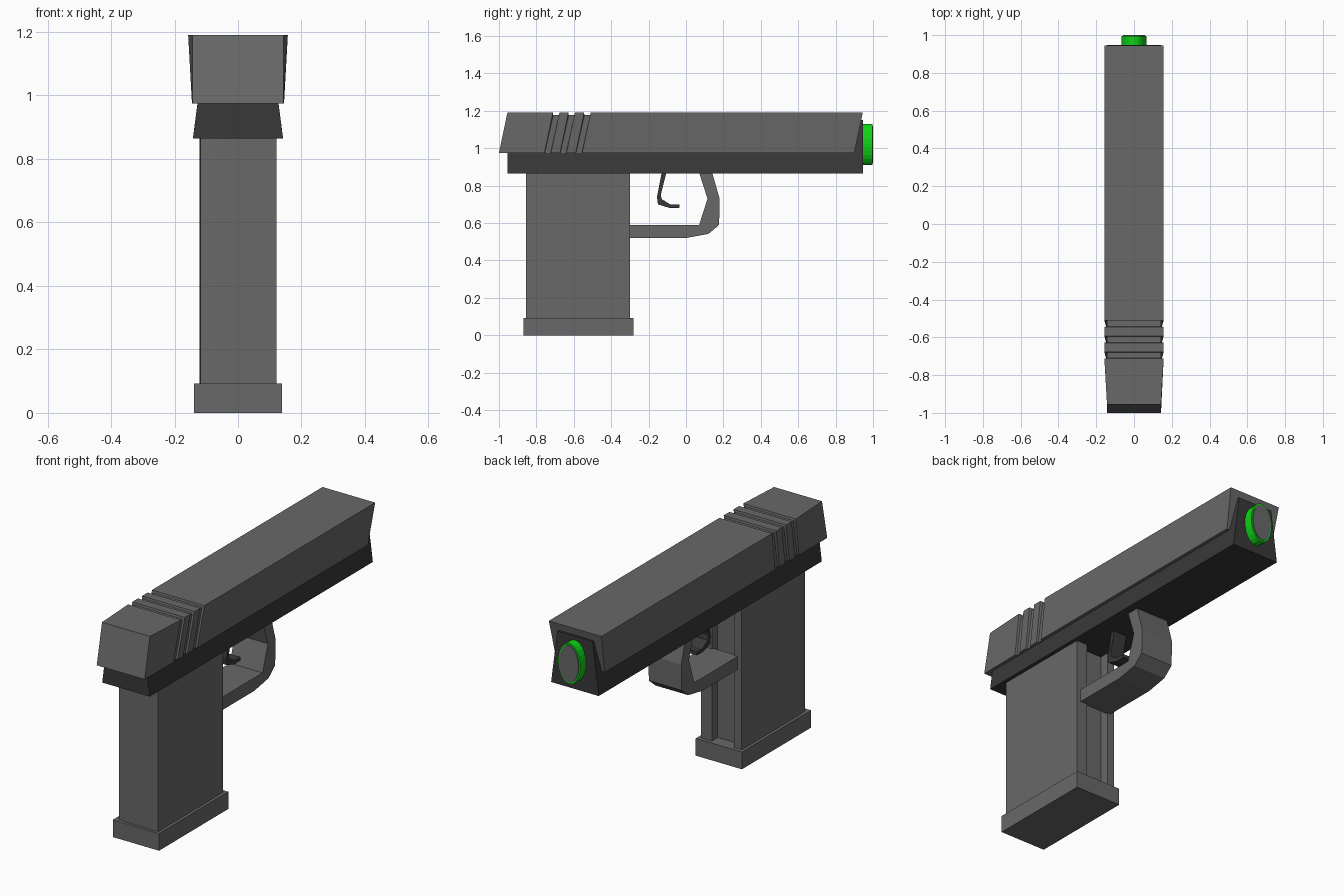
import bpy, bmesh, math

if "Cube" in bpy.data.objects:
    bpy.data.objects.remove(bpy.data.objects["Cube"])


def make_material(name, r, g, b):
    mat = bpy.data.materials.new(name)
    mat.diffuse_color = (r, g, b, 1)
    mat.use_nodes = True
    mat.node_tree.nodes["Principled BSDF"].inputs["Base Color"].default_value = mat.diffuse_color
    return mat


GREY = make_material("dark_grey", 0.14, 0.14, 0.14)
BLACK = make_material("near_black", 0.04, 0.04, 0.04)
GREEN = make_material("green", 0.005, 0.65, 0.008)


def loft(name, rings, mat=GREY):
    """Skin a list of equal-length closed rings and cap both ends."""
    bm = bmesh.new()
    rows = [[bm.verts.new(p) for p in ring] for ring in rings]
    n = len(rows[0])
    for a, b in zip(rows, rows[1:]):
        for i in range(n):
            j = (i + 1) % n
            bm.faces.new((a[i], a[j], b[j], b[i]))
    bm.faces.new(rows[0])
    bm.faces.new(rows[-1])
    bmesh.ops.recalc_face_normals(bm, faces=bm.faces)
    mesh = bpy.data.meshes.new(name)
    bm.to_mesh(mesh)
    bm.free()
    mesh.materials.append(mat)
    obj = bpy.data.objects.new(name, mesh)
    bpy.context.collection.objects.link(obj)
    return obj


def prism_x(name, half, pts, mat=GREY):
    """Side profile (y, z) extruded across the width."""
    return loft(name, [[(x, y, z) for y, z in pts] for x in (-half, half)], mat)


def prism_y(name, y0, y1, pts, mat=GREY):
    """Cross-section (x, z) extruded along the length."""
    return loft(name, [[(x, y, z) for x, z in pts] for y in (y0, y1)], mat)


def prism_z(name, z0, z1, pts, mat=GREY):
    """Plan outline (x, y) extruded upwards."""
    return loft(name, [[(x, y, z) for x, y in pts] for z in (z0, z1)], mat)


# Slide: slanted sections, tapered rear, three grooves
def slide_section(y, wb, wt, top):
    return [(-wb, y, 0.975), (wb, y, 0.975),
            (wt, y + 0.045, top), (-wt, y + 0.045, top)]


FULL = (0.145, 0.157, 1.19)
CUT = (0.135, 0.144, 1.178)
sections = [slide_section(-1.0, 0.143, 0.143, 1.19)]
for y in (-0.757, -0.674, -0.590):
    sections += [slide_section(y, *FULL), slide_section(y + 0.002, *CUT),
                 slide_section(y + 0.033, *CUT), slide_section(y + 0.035, *FULL)]
sections.append(slide_section(0.90, *FULL))
loft("slide", sections)

# Frame: flared lower body, reaching up inside the slide at the front
prism_y("frame", -0.955, 0.947,
        [(-0.142, 0.865), (0.142, 0.865), (0.105, 1.15), (-0.105, 1.15)], BLACK)

# Grip with a channel down its front and one eased rear corner
prism_z("grip", 0.08, 0.88,
        [(-0.122, -0.79), (-0.118, -0.847), (-0.067, -0.855), (0.122, -0.855),
         (0.122, -0.30), (0.056, -0.30), (0.056, -0.35), (-0.077, -0.35),
         (-0.077, -0.30), (-0.122, -0.30)])

# Base plate
prism_z("base_plate", 0.0, 0.093,
        [(-0.138, -0.87), (0.138, -0.87), (0.138, -0.28), (-0.138, -0.28)])

# Trigger guard
prism_x("trigger_guard", 0.098,
        [(-0.31, 0.52), (0.0, 0.52), (0.12, 0.542), (0.177, 0.59), (0.18, 0.73),
         (0.14, 0.87), (0.07, 0.87), (0.115, 0.73), (0.07, 0.59), (-0.31, 0.59)])

# Trigger
prism_x("trigger", 0.04,
        [(-0.13, 0.87), (-0.155, 0.74), (-0.15, 0.70), (-0.085, 0.68),
         (-0.035, 0.682), (-0.035, 0.70), (-0.085, 0.70), (-0.13, 0.728),
         (-0.135, 0.75), (-0.105, 0.87)], BLACK)


# Oval muzzle: green collar with a grey face
def oval(y, rx, rz, n=24):
    return [(rx * math.cos(math.tau * i / n), y, 1.02 + rz * math.sin(math.tau * i / n))
            for i in range(n)]


loft("muzzle_collar", [oval(0.93, 0.067, 0.11), oval(0.996, 0.067, 0.11)], GREEN)
loft("muzzle_face", [oval(0.98, 0.058, 0.1), oval(1.0, 0.058, 0.1)])
